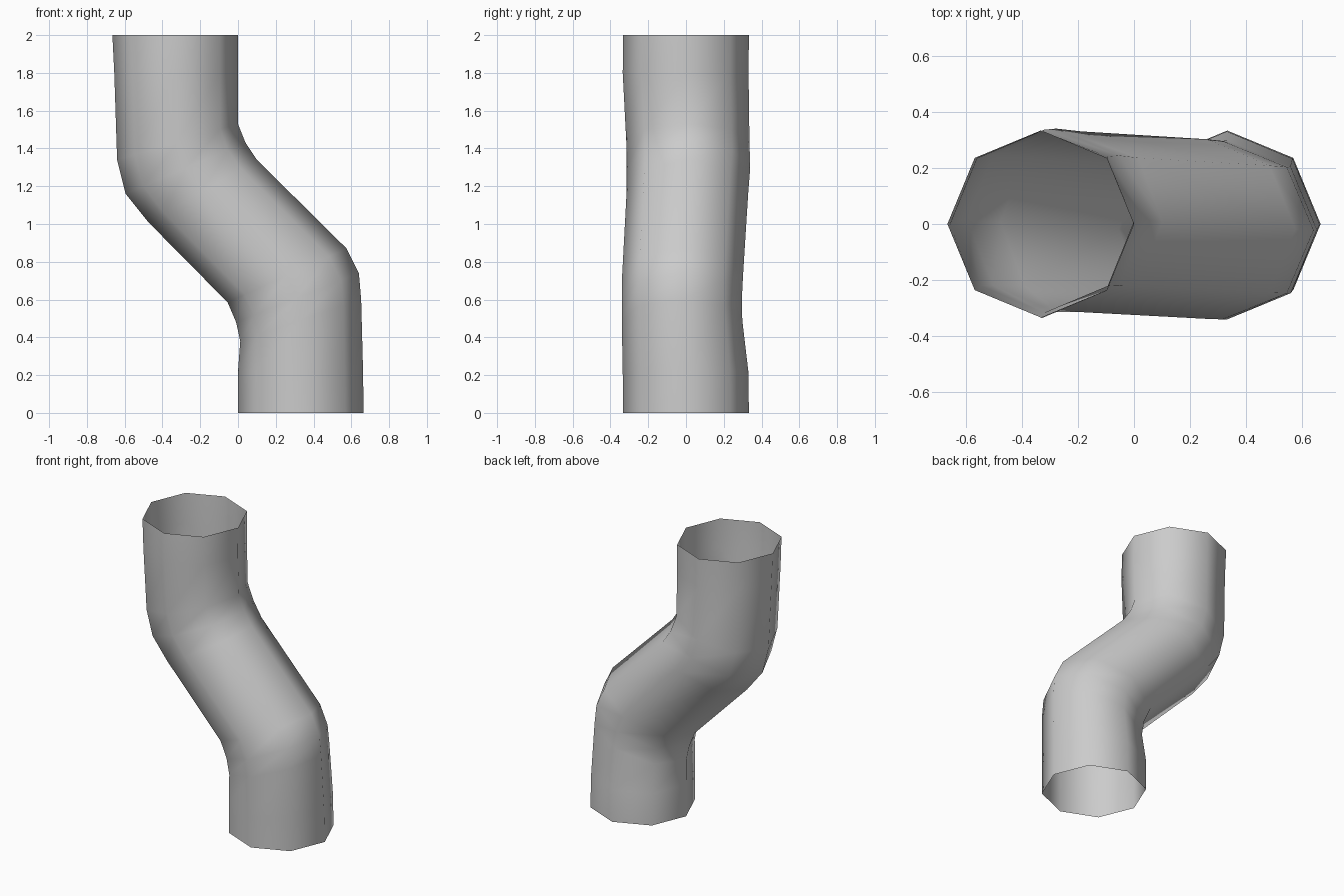
import bpy, bmesh, math
from mathutils import Vector

if "Cube" in bpy.data.objects:
    bpy.data.objects.remove(bpy.data.objects["Cube"])

SIDES = 8

# Pipe sections: left end (x, z), right end (x, z), front y, back y
sections = [
    ((0.00, 0.00), (0.665, 0.00), -0.333, 0.333),
    ((0.00, 0.22), (0.662, 0.22), -0.335, 0.330),
    ((0.012, 0.38), (0.652, 0.60), -0.340, 0.298),
    ((-0.01, 0.48), (0.64, 0.74), -0.340, 0.296),
    ((-0.055, 0.585), (0.575, 0.87), -0.338, 0.302),
    ((-0.475, 1.01), (0.10, 1.34), -0.314, 0.330),
    ((-0.595, 1.16), (0.04, 1.43), -0.314, 0.340),
    ((-0.64, 1.34), (0.00, 1.53), -0.316, 0.336),
    ((-0.655, 1.80), (0.00, 1.80), -0.335, 0.331),
    ((-0.665, 2.00), (0.00, 2.00), -0.333, 0.333),
]

# Loft an open octagonal tube through the sections
bm = bmesh.new()
rings = []
for left, right, front, back in sections:
    a = Vector((left[0], 0, left[1]))
    b = Vector((right[0], 0, right[1]))
    mid = (a + b) / 2 + Vector((0, (front + back) / 2, 0))
    u, v = (b - a) / 2, Vector((0, (back - front) / 2, 0))
    angles = [2 * math.pi * i / SIDES for i in range(SIDES)]
    rings.append([bm.verts.new(mid + u * math.cos(t) + v * math.sin(t)) for t in angles])
for lo, hi in zip(rings, rings[1:]):
    for i in range(SIDES):
        j = (i + 1) % SIDES
        bm.faces.new((lo[i], lo[j], hi[j], hi[i])).smooth = True

mesh = bpy.data.meshes.new("bent_pipe")
bm.to_mesh(mesh)
bm.free()
pipe = bpy.data.objects.new("bent_pipe", mesh)
bpy.context.collection.objects.link(pipe)

grey = bpy.data.materials.new("light grey")
grey.diffuse_color = (0.6, 0.6, 0.6, 1)
grey.use_nodes = True
grey.node_tree.nodes["Principled BSDF"].inputs["Base Color"].default_value = grey.diffuse_color
mesh.materials.append(grey)
